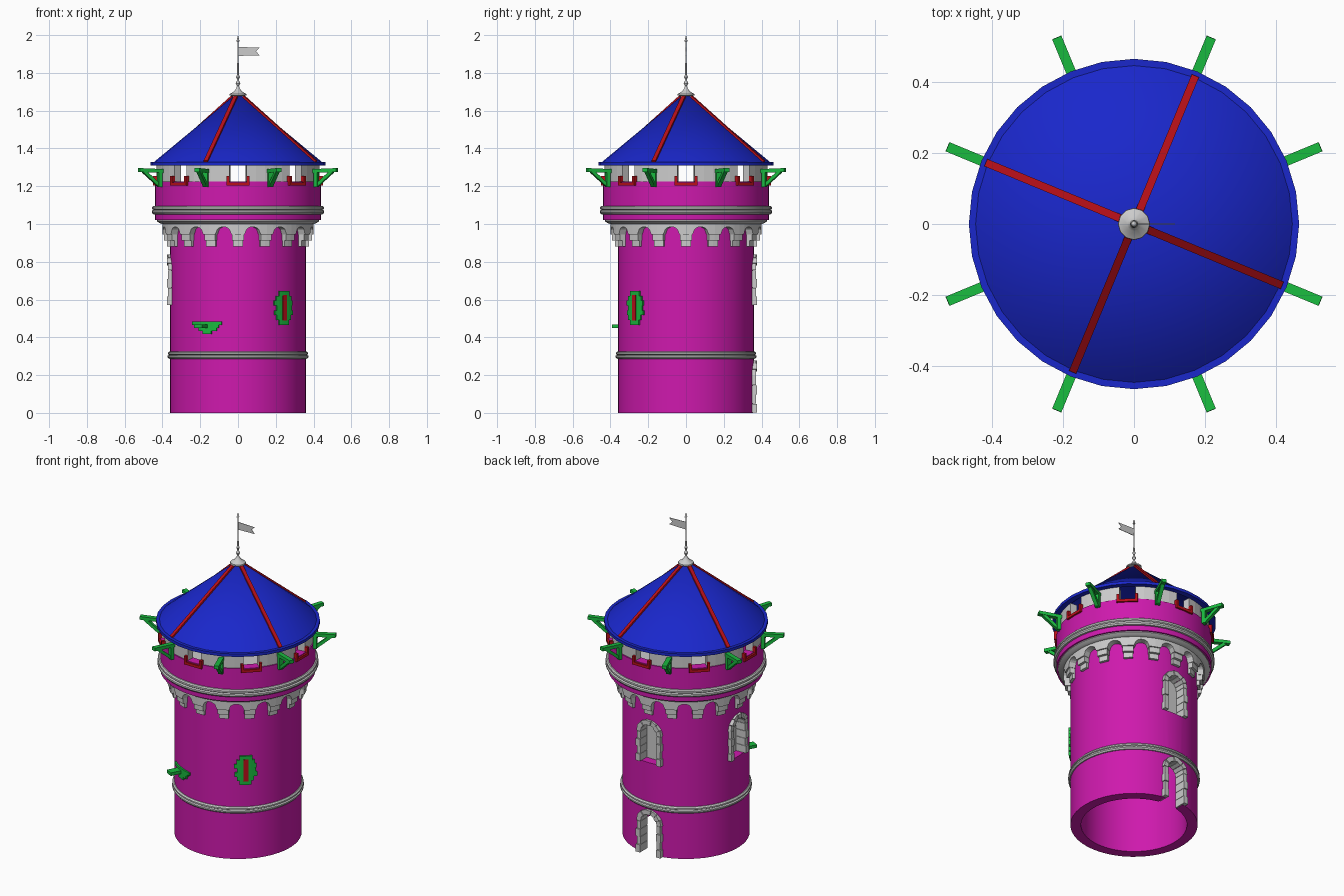
import bpy, bmesh
from math import sin, cos, pi, radians, sqrt
from mathutils import Vector, Matrix

if "Cube" in bpy.data.objects:
    bpy.data.objects.remove(bpy.data.objects["Cube"])

MATS = {}
for mname, col in {"magenta": (0.62, 0.01, 0.42, 1), "blue": (0.01, 0.02, 0.6, 1),
                   "red": (0.5, 0.005, 0.01, 1), "green": (0.01, 0.5, 0.05, 1)}.items():
    MATS[mname] = bpy.data.materials.new(mname)
    MATS[mname].diffuse_color = col


def finish(bm, name, mat=None, smooth=False):
    bmesh.ops.remove_doubles(bm, verts=bm.verts, dist=1e-5)
    bmesh.ops.recalc_face_normals(bm, faces=bm.faces)
    me = bpy.data.meshes.new(name)
    bm.to_mesh(me)
    bm.free()
    ob = bpy.data.objects.new(name, me)
    bpy.context.collection.objects.link(ob)
    if mat:
        me.materials.append(MATS[mat])
    bpy.ops.object.select_all(action='DESELECT')
    bpy.context.view_layer.objects.active = ob
    ob.select_set(True)
    if smooth:
        bpy.ops.object.shade_smooth_by_angle(angle=radians(30))
    return ob


def lathe(name, profile, mat=None, n=32):
    """Spin a closed (radius, z) outline around the z axis."""
    bm = bmesh.new()
    rings = [[bm.verts.new((r * cos(2 * pi * i / n), r * sin(2 * pi * i / n), z)) for i in range(n)]
             for r, z in profile]
    for k in range(len(profile)):
        m = (k + 1) % len(profile)
        if profile[k][0] == 0 and profile[m][0] == 0:
            continue
        for i in range(n):
            j = (i + 1) % n
            bm.faces.new((rings[k][i], rings[k][j], rings[m][j], rings[m][i]))
    return finish(bm, name, mat, True)


def loft(bm, sections):
    """Join matching outlines into a capped solid."""
    vs = [[bm.verts.new(p) for p in s] for s in sections]
    for a, b in zip(vs, vs[1:]):
        for i in range(len(a)):
            j = (i + 1) % len(a)
            bm.faces.new((a[i], a[j], b[j], b[i]))
    bm.faces.new(vs[0])
    bm.faces.new(vs[-1])


def block(bm, a0, a1, r0, r1, lo, hi, n=1):
    """Curved wall block between two angles in degrees; lo may depend on t in 0..1."""
    secs = []
    for i in range(n + 1):
        t = i / n
        c, s = cos(radians(a0 + (a1 - a0) * t)), sin(radians(a0 + (a1 - a0) * t))
        z = lo(t) if callable(lo) else lo
        secs.append([(r0 * c, r0 * s, z), (r1 * c, r1 * s, z), (r1 * c, r1 * s, hi), (r0 * c, r0 * s, hi)])
    loft(bm, secs)


def prism(bm, pts, deg, r0, r1):
    """Outline in (sideways, z), pushed out along the direction deg."""
    d = Vector((cos(radians(deg)), sin(radians(deg)), 0))
    side = Vector((-d.y, d.x, 0))
    loft(bm, [[d * r + side * s + Vector((0, 0, z)) for s, z in pts] for r in (r0, r1)])


def rect(s0, s1, z0, z1):
    return [(s0, z0), (s1, z0), (s1, z1), (s0, z1)]


def beam(bm, deg, p, q, w, h):
    """Square timber from p to q, given as (radius, z), in the plane at deg."""
    p, q = Vector(p), Vector(q)
    t = (q - p).normalized()
    nrm = Vector((-t.y, t.x)) * h / 2
    d = Vector((cos(radians(deg)), sin(radians(deg)), 0))
    side = Vector((-d.y, d.x, 0))
    loft(bm, [[d * e.x + Vector((0, 0, e.y)) + side * s for e, s in
               ((c - nrm, -w / 2), (c - nrm, w / 2), (c + nrm, w / 2), (c + nrm, -w / 2))] for c in (p, q)])


def arch_outline(w, z0, zs, n=10):
    return [(-w, z0), (w, z0)] + [(w * cos(pi * i / n), zs + w * sin(pi * i / n)) for i in range(n + 1)]


# Tower wall with arched openings cut through it
OPENINGS = {"back_window": (90, 0.57, 0.755), "left_window": (180, 0.57, 0.755), "back_door": (90, 0, 0.195)}
HALF = 0.056
tower = lathe("tower_wall", [(0.30, 0), (0.36, 0), (0.36, 1.02), (0, 1.02), (0, 0.97), (0.30, 0.97)], "magenta", 48)
for name, (deg, z0, zs) in OPENINGS.items():
    bm = bmesh.new()
    prism(bm, arch_outline(HALF + 0.008, z0 if z0 else -0.1, zs), deg, 0.2, 0.5)
    cutter = finish(bm, name + "_cutter")
    cutter.hide_render = True
    mod = tower.modifiers.new("cut", 'BOOLEAN')
    mod.operation, mod.solver, mod.object = 'DIFFERENCE', 'EXACT', cutter
    bpy.context.view_layer.objects.active = tower
    bpy.ops.object.modifier_apply(modifier=mod.name)
    bpy.data.objects.remove(cutter)

# Stone surrounds: jamb blocks and voussoirs
for name, (deg, z0, zs) in OPENINGS.items():
    bm = bmesh.new()
    out = HALF + 0.029
    rows = 4
    for sgn in (-1, 1):
        for k in range(rows):
            za, zb = z0 + (zs - z0) * k / rows, z0 + (zs - z0) * (k + 1) / rows
            prism(bm, rect(sgn * HALF, sgn * (out - 0.004 * (k % 2)), za + 0.001, zb - 0.001),
                  deg, 0.30, 0.375 - 0.005 * (k % 2))
    for k in range(7):
        a, b = pi * k / 7 + 0.015, pi * (k + 1) / 7 - 0.015
        prism(bm, [(r * cos(t), zs + r * sin(t)) for r, t in ((HALF, a), (out, a), (out, b), (HALF, b))],
              deg, 0.30, 0.37 + 0.005 * (k % 2))
    finish(bm, name + "_surround")
    if z0:
        bm = bmesh.new()
        prism(bm, arch_outline(HALF + 0.004, z0, zs), deg, 0.298, 0.306)
        finish(bm, name + "_panel")

# Moulded stone rings
lathe("lower_ring", [(0.35, 0.285), (0.366, 0.287), (0.373, 0.295), (0.373, 0.303), (0.365, 0.307),
                     (0.371, 0.311), (0.371, 0.319), (0.364, 0.326), (0.35, 0.327)], None, 48)
lathe("cornice", [(0.35, 1.0), (0.40, 1.0), (0.415, 1.005), (0.43, 1.015), (0.43, 1.022), (0.35, 1.022)], None, 48)
lathe("parapet_ring", [(0.43, 1.05), (0.45, 1.052), (0.456, 1.06), (0.456, 1.07), (0.448, 1.075),
                       (0.454, 1.08), (0.454, 1.09), (0.447, 1.096), (0.43, 1.097)], None, 48)

# Corbels and the small arches between them
bm = bmesh.new()
for k in range(16):
    a = 22.5 * k
    block(bm, a - 5, a + 5, 0.35, 0.40, 0.945, 1.003, 2)
    block(bm, a - 4.6, a + 4.6, 0.35, 0.392, 0.912, 0.945, 2)
    block(bm, a - 4.2, a + 4.2, 0.35, 0.376, 0.88, 0.912, 2)
    block(bm, a + 5, a + 17.5, 0.35, 0.40, lambda t: 0.945 + 0.04 * sqrt(max(0, 1 - (2 * t - 1) ** 2)), 1.003, 8)
finish(bm, "corbel_arches")

# Parapet, its floor, and the merlons carrying the roof
lathe("parapet", [(0.385, 1.02), (0.44, 1.02), (0.44, 1.226), (0.385, 1.226)], "magenta", 48)
lathe("parapet_floor", [(0, 1.02), (0.39, 1.02), (0.39, 1.04), (0, 1.04)])
bm = bmesh.new()
for k in range(8):
    block(bm, 45 * k + 6, 45 * k + 39, 0.388, 0.433, 1.226, 1.31, 5)
finish(bm, "merlons")

# Red linings round the crenels
bm = bmesh.new()
for k in range(8):
    prism(bm, rect(-0.06, 0.06, 1.204, 1.221), 45 * k, 0.38, 0.449)
    for s in (-1, 1):
        prism(bm, rect(s * 0.045, s * 0.06, 1.221, 1.255), 45 * k, 0.38, 0.449)
finish(bm, "crenel_linings", "red")

# Timber brackets under the eaves
bm = bmesh.new()
for k in range(8):
    a = 22.5 + 45 * k
    beam(bm, a, (0.42, 1.280), (0.567, 1.286), 0.028, 0.02)
    beam(bm, a, (0.449, 1.195), (0.449, 1.285), 0.028, 0.02)
    beam(bm, a, (0.453, 1.205), (0.54, 1.279), 0.022, 0.018)
finish(bm, "eave_brackets", "green")

# Conical roof with ribs
lathe("roof", [(0, 1.697), (0.445, 1.328), (0.464, 1.328), (0.464, 1.31), (0.43, 1.31), (0, 1.67)], "blue")
bm = bmesh.new()
for k in range(4):
    beam(bm, 67.5 + 90 * k, (0.03, 1.672), (0.445, 1.328), 0.022, 0.018)
finish(bm, "roof_ribs", "red")

# Finial, pole and pennant
lathe("finial", [(0, 1.675), (0.045, 1.68), (0.044, 1.688), (0.02, 1.703), (0.008, 1.72), (0.006, 1.732),
                 (0.012, 1.745), (0.006, 1.758), (0.005, 1.768), (0.01, 1.778), (0.0045, 1.79),
                 (0.003, 1.965), (0.008, 1.968), (0, 2.0)], None, 12)
bm = bmesh.new()
loft(bm, [[(x, y, z) for x, z in ((0.002, 1.937), (0.115, 1.934), (0.095, 1.914), (0.115, 1.893), (0.002, 1.89))]
          for y in (-0.0015, 0.0015)])
finish(bm, "pennant")

# Arrow slit with ragged stone surround
SLIT = -48
bm = bmesh.new()
for k, (l, r) in enumerate([(.035, .032), (.05, .045), (.062, .064), (.05, .056), (.066, .06), (.053, .05), (.035, .036)]):
    z = 0.466 + 0.0256 * k
    deg = 180 / pi / 0.36
    block(bm, SLIT - l * deg, SLIT + r * deg, 0.34, 0.370, z, z + 0.0256, 4)
finish(bm, "slit_stones", "green")
bm = bmesh.new()
prism(bm, rect(-0.014, 0.014, 0.488, 0.625), SLIT, 0.34, 0.373)
finish(bm, "slit_opening", "red")

# Stone patch with a projecting beam
PATCH = -117.3
bm = bmesh.new()
for z0, z1, l, r in ((.465, .483, .088, .086), (.45, .465, .052, .07), (.434, .45, .045, .058), (.418, .434, .02, .03)):
    block(bm, PATCH - l * deg, PATCH + r * deg, 0.34, 0.370, z0, z1, 4)
prism(bm, rect(-0.038, 0.01, 0.449, 0.468), PATCH, 0.35, 0.435)
finish(bm, "wall_patch_beam", "green")

for m in bpy.data.materials:
    if m.users and not m.is_grease_pencil:
        m.use_nodes = True
        m.node_tree.nodes["Principled BSDF"].inputs["Base Color"].default_value = m.diffuse_color
